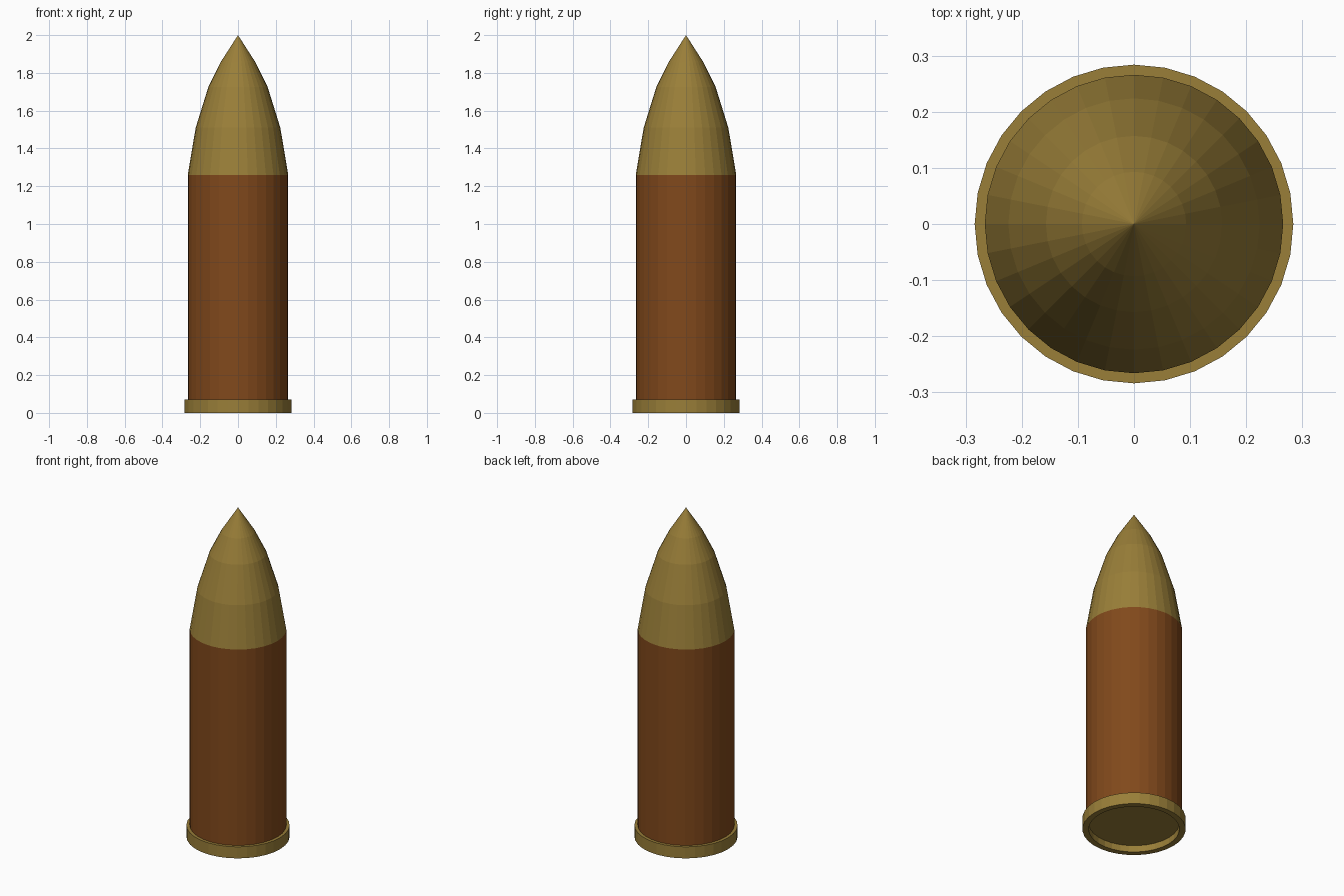
import bpy, bmesh
from math import cos, sin, tau

if "Cube" in bpy.data.objects:
    bpy.data.objects.remove(bpy.data.objects["Cube"])

SIDES = 32


def material(name, color):
    m = bpy.data.materials.new(name)
    m.diffuse_color = color
    m.use_nodes = True
    m.node_tree.nodes["Principled BSDF"].inputs["Base Color"].default_value = m.diffuse_color
    return m


def lathe(name, profile, mat):
    """Revolve (radius, z) points about z; zero radius makes a pole."""
    bm = bmesh.new()
    rings = []
    for r, z in profile:
        n = SIDES if r > 0 else 1
        rings.append([bm.verts.new((r * cos(tau * i / SIDES), r * sin(tau * i / SIDES), z))
                      for i in range(n)])
    for a, b in zip(rings, rings[1:]):
        for i in range(SIDES):
            j = (i + 1) % SIDES
            if len(b) == 1:
                bm.faces.new((a[i], a[j], b[0]))
            elif len(a) == 1:
                bm.faces.new((a[0], b[j], b[i]))
            else:
                bm.faces.new((a[i], a[j], b[j], b[i]))
    bmesh.ops.recalc_face_normals(bm, faces=bm.faces)
    me = bpy.data.meshes.new(name)
    bm.to_mesh(me)
    bm.free()
    me.materials.append(mat)
    ob = bpy.data.objects.new(name, me)
    bpy.context.collection.objects.link(ob)
    # an open wall seen from outside must face away from the axis
    return ob


brass = material("brass", (0.32, 0.21, 0.04, 1))
copper = material("copper", (0.22, 0.066, 0.011, 1))

# rimmed base with a shallow recess underneath
lathe("base_rim", [(0, 0.04), (0.25, 0.04), (0.25, 0), (0.284, 0),
                   (0.284, 0.07), (0.266, 0.07)], brass)

# straight casing
lathe("casing", [(0.266, 0.07), (0.266, 1.26)], copper)

# pointed nose
lathe("nose", [(0.266, 1.26), (0.224, 1.51), (0.157, 1.725),
               (0.093, 1.855), (0, 2.0)], brass)
